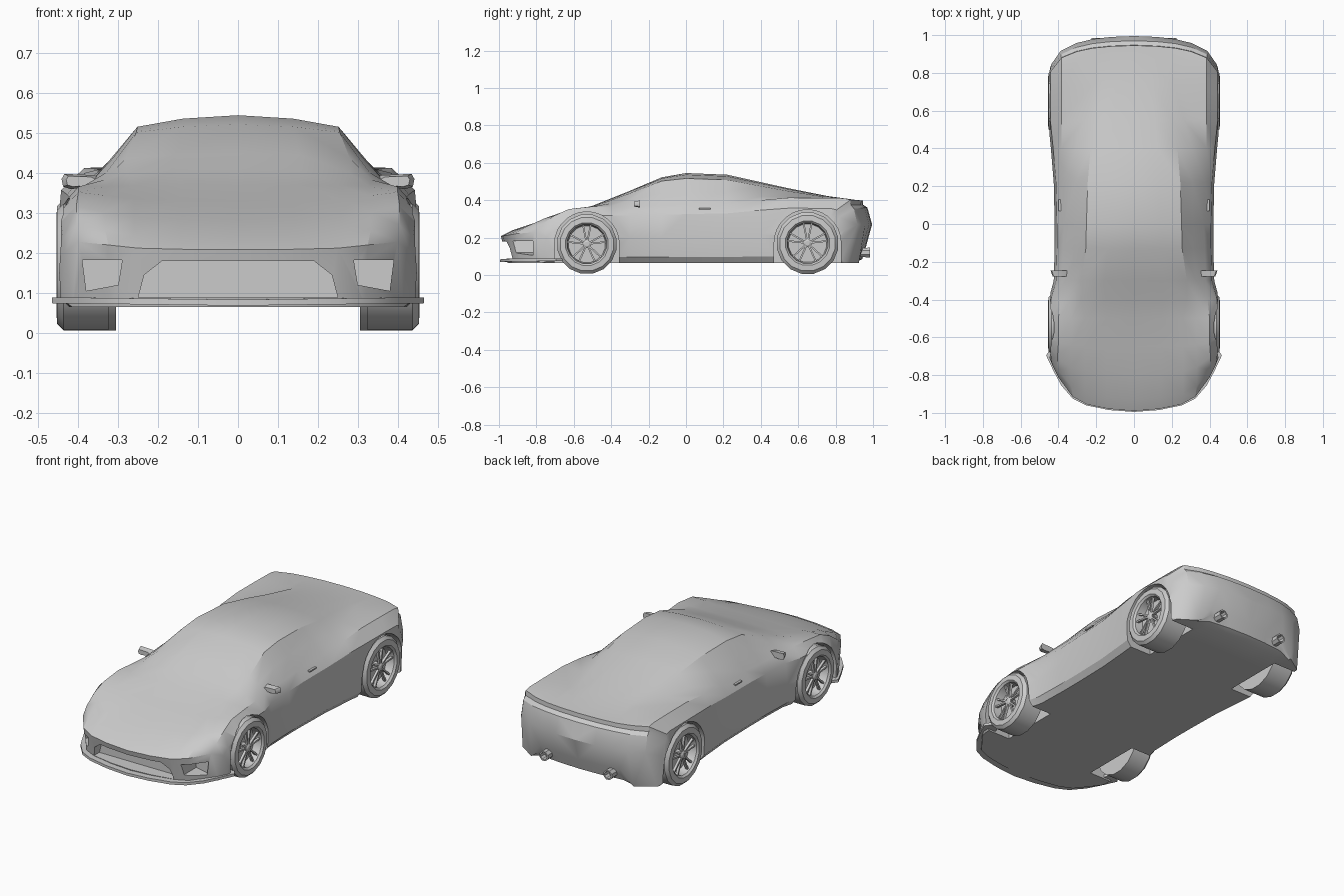
import bpy, bmesh, math
from mathutils import Vector, Matrix

if "Cube" in bpy.data.objects:
    bpy.data.objects.remove(bpy.data.objects["Cube"])

def finish(name, bm, angle=30):
    bmesh.ops.remove_doubles(bm, verts=bm.verts, dist=0.0004)
    bmesh.ops.recalc_face_normals(bm, faces=bm.faces)
    me = bpy.data.meshes.new(name)
    bm.to_mesh(me)
    bm.free()
    ob = bpy.data.objects.new(name, me)
    bpy.context.collection.objects.link(ob)
    smooth(ob, angle)
    return ob

def smooth(ob, angle=30):
    bpy.ops.object.select_all(action='DESELECT')
    ob.select_set(True)
    bpy.context.view_layer.objects.active = ob
    bpy.ops.object.shade_smooth_by_angle(angle=math.radians(angle))

def interp(x, pts):
    for (a, u), (b, v) in zip(pts, pts[1:]):
        if x <= b:
            return u + (v - u) * (x - a) / (b - a)
    return pts[-1][1]

def prism(bm, poly, d0, d1, axis='y'):
    """Extrude an outline along y (x,z outline) or x (y,z outline)."""
    at = (lambda p, d: (p[0], d, p[1])) if axis == 'y' else (lambda p, d: (d, p[0], p[1]))
    a = [bm.verts.new(at(p, d0)) for p in poly]
    b = [bm.verts.new(at(p, d1)) for p in poly]
    n = len(poly)
    bm.faces.new(a)
    bm.faces.new(b[::-1])
    for i in range(n):
        bm.faces.new((a[i], b[i], b[(i + 1) % n], a[(i + 1) % n]))

def lathe(bm, profile, centre, axis, n):
    """Revolve (distance along axis, radius) points about the x or y axis."""
    rings = []
    for d, r in profile:
        ring = []
        for k in range(n):
            t = 2 * math.pi * (k + 0.5) / n
            c, s = r * math.cos(t), r * math.sin(t)
            off = (d, c, s) if axis == 'x' else (c, d, s)
            ring.append(bm.verts.new(Vector(centre) + Vector(off)))
        rings.append(ring)
    for a, b in zip(rings, rings[1:]):
        for k in range(n):
            bm.faces.new((a[k], a[(k + 1) % n], b[(k + 1) % n], b[k]))
    bm.faces.new(rings[0])
    bm.faces.new(rings[-1])

# plan outline of nose and tail: how far y reaches at each x
NOSE = [(0, .99), (.13, .98), (.25, .955), (.32, .92), (.38, .85), (.42, .775), (.46, .69)]
TAIL = [(0, .995), (.13, .99), (.25, .975), (.33, .95), (.385, .92), (.43, .87), (.46, .79)]

def warp(x, y):
    if y < -.6:
        return -.6 + (y + .6) * (interp(abs(x), NOSE) - .6) / .39
    if y > .6:
        return .6 + (y - .6) * (interp(abs(x), TAIL) - .6) / .395
    return y

# body stations: y, half width, shoulder x, shoulder z, roof edge x, roof edge z, centre z
STATIONS = [
    (-.99, .445, .40, .228, .25, .212, .208), (-.93, .45, .405, .27, .26, .243, .238),
    (-.80, .455, .405, .317, .26, .288, .282), (-.65, .455, .40, .352, .26, .335, .33),
    (-.50, .455, .40, .366, .26, .368, .37), (-.40, .452, .39, .366, .28, .40, .41),
    (-.30, .425, .38, .366, .28, .437, .45), (-.13, .42, .375, .37, .255, .502, .522),
    (0, .42, .37, .375, .252, .516, .545), (.22, .425, .375, .38, .245, .508, .536),
    (.40, .44, .385, .40, .23, .475, .496), (.55, .455, .385, .413, .20, .448, .463),
    (.75, .455, .385, .412, .17, .417, .423), (.90, .455, .385, .41, .20, .402, .402),
    (.945, .455, .385, .402, .22, .398, .398), (.947, .455, .385, .375, .22, .375, .375),
    (.97, .455, .387, .355, .22, .36, .36), (.995, .45, .388, .27, .22, .27, .27)]

def half_section(y, w, ws, zs, wr, zr, zt):
    yb = y
    if y < -.93: yb = -.93 + (y + .93) * .4
    if y > .94: yb = .94 + (y - .94) * .4
    zd = .065 + max(0, y - .93) * 1.3
    t = min(1, max(0, (y - .25) / .3)) if y < .8 else 0
    mx = (wr + ws) / 2 * (1 - t) + max(wr + .04, .42 - .28 * y) * t
    mz = (zr + zs) / 2 * (1 - t) + (zs + .003) * t
    bottom = [(0, yb, zd), (.125, yb, zd), (.25, yb, zd), (.32, yb, .065), (w - .03, yb, .065)]
    side = [(w - d, yb + (y - yb) * f, .065 + (zs - .065) * f)
            for d, f in ((.006, .1), (0, .45), (.012, .84))]
    top = [(ws, y, zs), (mx, y, mz), (wr, y, zr), (wr * .55, y, zr + (zt - zr) * .7), (0, y, zt)]
    return [(x, warp(x, yy), z) for x, yy, z in bottom + side + top]

# body shell
bm = bmesh.new()
for sx in (1, -1):
    rings = [[bm.verts.new((sx * x, y, z)) for x, y, z in half_section(*s)] for s in STATIONS]
    for a, b in zip(rings, rings[1:]):
        for i in range(len(a) - 1):
            bm.faces.new((a[i], a[i + 1], b[i + 1], b[i]))
    for r in (rings[0], rings[-1]):
        for k in range(4):
            bm.faces.new((r[k], r[k + 1], r[11 - k], r[12 - k]))
        bm.faces.new(r[4:9])
bmesh.ops.recalc_face_normals(bm, faces=bm.faces)
body = finish("body", bm)

# cutters: wheel arches, front grille, side intakes
AXLES = (("front", -.53, .165, .161, .325), ("rear", .65, .17, .167, .305))
bm = bmesh.new()
for _, y, z, r, _x in AXLES:
    for sx in (1, -1):
        R = r + .012
        arch = [(y + R * math.cos(t), z + R * math.sin(t))
                for t in [math.pi * k / 14 for k in range(15)]]
        prism(bm, arch + [(y - R, -.1), (y + R, -.1)], sx * .285, sx * .6, 'x')
prism(bm, [(-.25, .088), (-.235, .145), (-.19, .18), (.19, .18), (.235, .145), (.25, .088)], -1.1, -.88)
for sx in (1, -1):
    prism(bm, [(sx * .39, .182), (sx * .29, .182), (sx * .30, .12), (sx * .38, .105)], -1.1, -.80)
cutter = finish("body_cutter", bm)
cutter.hide_render = True
mod = body.modifiers.new("openings", 'BOOLEAN')
mod.operation, mod.object, mod.solver = 'DIFFERENCE', cutter, 'EXACT'
bpy.ops.object.select_all(action='DESELECT')
body.select_set(True)
bpy.context.view_layer.objects.active = body
bpy.ops.object.modifier_apply(modifier=mod.name)
bpy.data.objects.remove(cutter)
smooth(body, 32)

# front splitter following the nose outline
bm = bmesh.new()
prev = None
for x in [-.46, -.42, -.38, -.32, -.25, -.13, 0, .13, .25, .32, .38, .42, .46]:
    y = -interp(abs(x), NOSE)
    lift = .006 * abs(x) / .46
    sec = [bm.verts.new((x * k, y + dy, z + lift)) for k, dy, z in
           ((1.012, -.005, .068), (1.012, -.005, .083), (.9, .07, .083), (.9, .07, .068))]
    if prev:
        for i in range(4):
            bm.faces.new((prev[i], prev[(i + 1) % 4], sec[(i + 1) % 4], sec[i]))
    if abs(x) == .46:
        bm.faces.new(sec)
    prev = sec
finish("front_splitter", bm)

# wheels: tyre with recessed rim, paired spokes and hub
for axle, y, z, r, xin in AXLES:
    for sx, side in ((1, "right"), (-1, "left")):
        bm = bmesh.new()
        prof = [(xin, r * .7), (xin, r), (.437, r), (.453, r * .9), (.455, r * .72),
                (.445, r * .66), (.40, r * .62), (.40, .01)]
        lathe(bm, [(sx * d, q) for d, q in prof], (0, y, z), 'x', 16)
        finish(f"{axle}_{side}_tyre", bm)
        bm = bmesh.new()
        lathe(bm, [(sx * .395, .022), (sx * .436, .022), (sx * .442, .012)], (0, y, z), 'x', 10)
        for k in range(10):
            t = 2 * math.pi * (k // 2) / 5 + (.2 if k % 2 else -.2) + math.pi / 2
            m = (Matrix.Translation((sx * .43, y, z)) @ Matrix.Rotation(t, 4, 'X')
                 @ Matrix.Translation((0, r * .37, 0)) @ Matrix.Diagonal((.014, r * .6, .009, 1)))
            bmesh.ops.create_cube(bm, size=1, matrix=m)
        finish(f"{axle}_{side}_spokes", bm)

for sx, side in ((1, "right"), (-1, "left")):
    # wing mirror
    bm = bmesh.new()
    prism(bm, [(sx * x, z) for x, z in ((.335, .382), (.36, .395), (.435, .398), (.442, .385),
               (.438, .366), (.42, .36), (.375, .364))], -.278, -.246)
    for v in bm.verts:
        if v.co.y < -.26:
            v.co.x += (sx * .395 - v.co.x) * .25
            v.co.z += (.38 - v.co.z) * .3
    finish(f"{side}_mirror", bm, 50)
    # door handle
    bm = bmesh.new()
    bmesh.ops.create_cube(bm, size=1, matrix=Matrix.Translation((sx * .385, .1, .354))
                          @ Matrix.Diagonal((.03, .06, .007, 1)))
    finish(f"{side}_door_handle", bm)
    # exhaust pipe
    bm = bmesh.new()
    lathe(bm, [(.91, .026), (.985, .028), (.985, .02), (.95, .018)], (sx * .2, 0, .12), 'y', 8)
    finish(f"{side}_exhaust", bm)
